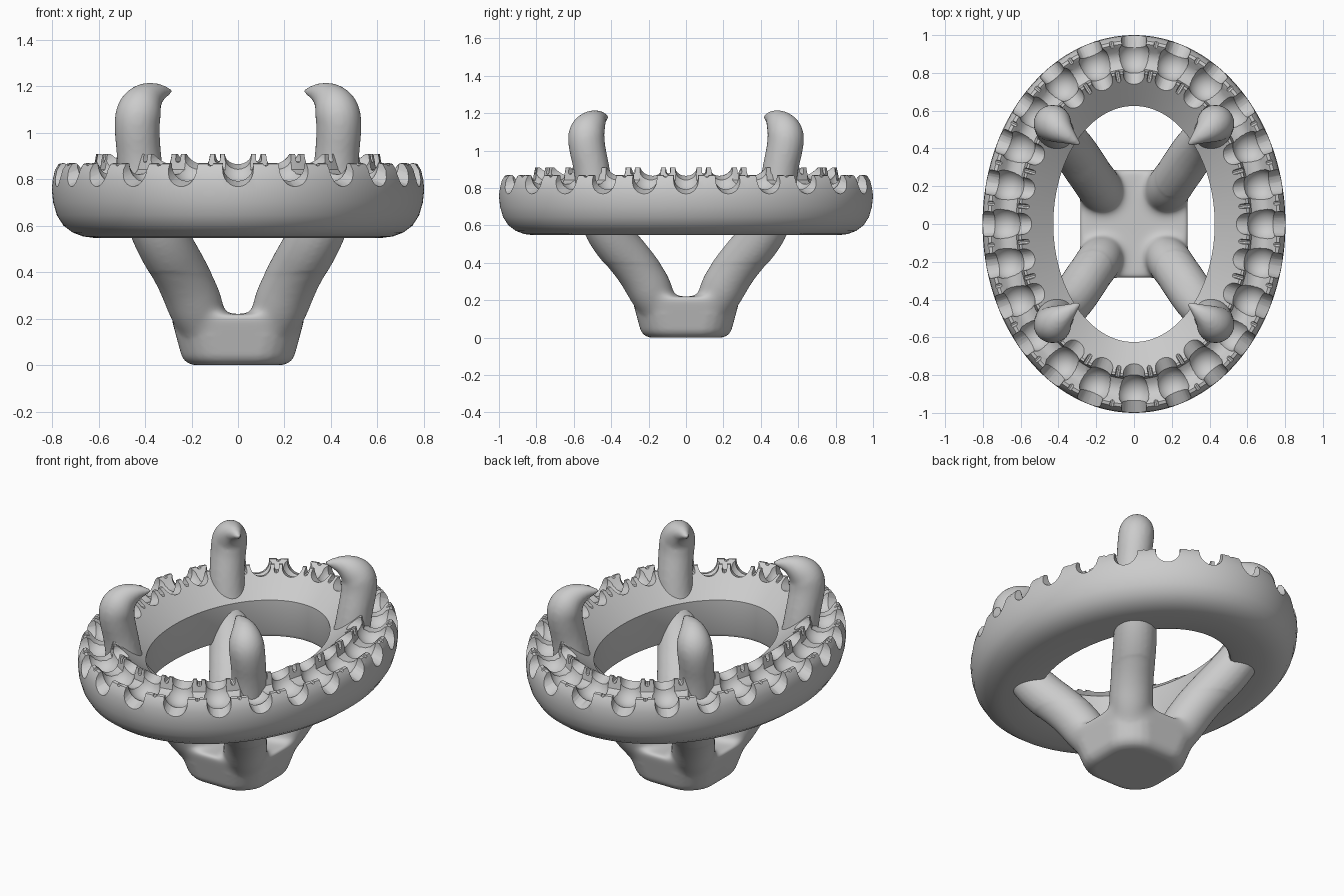
import bpy, bmesh, math
from mathutils import Vector, Matrix

if "Cube" in bpy.data.objects:
    bpy.data.objects.remove(bpy.data.objects["Cube"])

SEATS = 24


def make_object(name, bm):
    bmesh.ops.recalc_face_normals(bm, faces=bm.faces)
    me = bpy.data.meshes.new(name)
    bm.to_mesh(me)
    bm.free()
    ob = bpy.data.objects.new(name, me)
    bpy.context.collection.objects.link(ob)
    return ob


def activate(ob):
    bpy.ops.object.select_all(action='DESELECT')
    ob.select_set(True)
    bpy.context.view_layer.objects.active = ob


def rim_point(t, d, z):
    """Point at inward offset d from the outer oval, height z."""
    return Vector(((0.802 - d) * math.cos(t), (1.0 - d) * math.sin(t), z))


def even_angles(n):
    """Oval parameters spaced evenly by arc length."""
    steps = 4000
    acc = [0.0]
    for i in range(steps):
        t = 2 * math.pi * (i + 0.5) / steps
        acc.append(acc[-1] + math.hypot(0.68 * math.sin(t), 0.88 * math.cos(t)))
    out, i = [], 0
    for k in range(n):
        while acc[i] < acc[-1] * k / n - 1e-9:
            i += 1
        out.append(2 * math.pi * i / steps)
    return out


def seat_frame(t, d, z):
    """Point offset along the true normal of the seat centre line."""
    c = rim_point(t, 0.12, z)
    n = Vector((0.88 * math.cos(t), 0.68 * math.sin(t), 0)).normalized()
    return c + n * (0.12 - d)


def trough(bm, p0, p1, r0, r1, seg, sweep=Vector((0, 0, 0.15))):
    """Tapered rod swept upward: an open-topped U cut."""
    ax = p1 - p0
    m = Matrix.Translation((p0 + p1) / 2) @ ax.to_track_quat('Z', 'Y').to_matrix().to_4x4()
    vs = bmesh.ops.create_cone(bm, cap_ends=False, segments=seg, radius1=r0, radius2=r1,
                               depth=ax.length, matrix=m)['verts']
    pts = [v.co.copy() for v in vs]
    bmesh.ops.delete(bm, geom=vs, context='VERTS')
    hull = [bm.verts.new(p + s) for s in (Vector(), sweep) for p in pts]
    res = bmesh.ops.convex_hull(bm, input=hull)
    loose = [g for g in res['geom_interior'] if isinstance(g, bmesh.types.BMVert)]
    bmesh.ops.delete(bm, geom=loose, context='VERTS')


def cut(ob, bm):
    cutter = make_object("cutter", bm)
    cutter.hide_render = True
    mod = ob.modifiers.new("cut", 'BOOLEAN')
    mod.operation = 'DIFFERENCE'
    mod.solver = 'EXACT'
    mod.object = cutter
    activate(ob)
    bpy.ops.object.modifier_apply(modifier=mod.name)
    bpy.data.objects.remove(cutter)


# Oval halo ring: cross-section as (inward offset, height)
profile = [(0.375, 0.775), (0.375, 0.575), (0.365, 0.555), (0.345, 0.548), (0.18, 0.548),
           (0.135, 0.554), (0.09, 0.571), (0.05, 0.601), (0.022, 0.645), (0.006, 0.70),
           (0.0, 0.755), (0.003, 0.80), (0.012, 0.84), (0.028, 0.866), (0.045, 0.87),
           (0.062, 0.858), (0.085, 0.832), (0.115, 0.82), (0.15, 0.823), (0.178, 0.842),
           (0.19, 0.91), (0.203, 0.91)]
bm = bmesh.new()
N = 192
rows = [[bm.verts.new(rim_point(2 * math.pi * i / N, d, z)) for d, z in profile] for i in range(N)]
P = len(profile)
for i in range(N):
    a, b = rows[i], rows[(i + 1) % N]
    for j in range(P):
        bm.faces.new((a[j], b[j], b[(j + 1) % P], a[(j + 1) % P]))
halo = make_object("halo_ring", bm)

# Stone seats: tapered scallops across the rim, shallow bowls in the channel
scallops, bowls, notches = (bmesh.new() for _ in range(3))
for t in even_angles(SEATS):
    trough(scallops, seat_frame(t, -0.06, 0.82), seat_frame(t, 0.34, 0.948), 0.07, 0.05, 24)
    bmesh.ops.create_uvsphere(bowls, u_segments=24, v_segments=14, radius=0.09,
                              matrix=Matrix.Translation(seat_frame(t, 0.115, 0.868)))
# Narrow notches splitting each bead between seats
for t in even_angles(SEATS * 2)[1::2]:
    trough(notches, seat_frame(t, -0.06, 0.862), seat_frame(t, 0.34, 0.898), 0.013, 0.012, 8)
for cutters in (scallops, bowls, notches):
    cut(halo, cutters)
activate(halo)
bpy.ops.object.shade_smooth_by_angle(angle=math.radians(38))

# Tapered base block with rounded edges
bm = bmesh.new()
bmesh.ops.create_cube(bm, size=1)
for v in bm.verts:
    top = v.co.z > 0
    h = 0.292 if top else 0.232
    v.co = Vector((math.copysign(h, v.co.x), math.copysign(h, v.co.y), 0.22 if top else 0.0))
upright = [e for e in bm.edges if abs(e.verts[0].co.z - e.verts[1].co.z) > 0.1]
bmesh.ops.bevel(bm, geom=upright, offset=0.14, segments=5, profile=0.45, affect='EDGES')
low = [e for e in bm.edges if all(v.co.z < 0.001 for v in e.verts)]
bmesh.ops.bevel(bm, geom=low, offset=0.045, segments=4, profile=0.5, affect='EDGES')
base = make_object("claw_basket", bm)

# Four arms rising into claws with curled pointed tips: x, y, z, radius
path = [(0.14, 0.14, 0.13, 0.09), (0.168, 0.17, 0.22, 0.125), (0.235, 0.265, 0.38, 0.118),
        (0.335, 0.415, 0.55, 0.12), (0.405, 0.485, 0.70, 0.104), (0.425, 0.498, 0.88, 0.095),
        (0.437, 0.535, 1.04, 0.098), (0.425, 0.53, 1.10, 0.099), (0.395, 0.50, 1.145, 0.079),
        (0.355, 0.47, 1.17, 0.05), (0.315, 0.44, 1.178, 0.026), (0.285, 0.42, 1.178, 0.010)]
cu = bpy.data.curves.new("arms", 'CURVE')
cu.dimensions = '3D'
cu.bevel_depth = 1.0
cu.bevel_resolution = 8
cu.use_fill_caps = True
for sx in (-1, 1):
    for sy in (-1, 1):
        sp = cu.splines.new('NURBS')
        sp.points.add(len(path) - 1)
        for p, (x, y, z, r) in zip(sp.points, path):
            p.co = (sx * x, sy * y, z, 1)
            p.radius = r
        sp.use_endpoint_u = True
        sp.order_u = 3
        sp.resolution_u = 8
arms = bpy.data.objects.new("arms", cu)
bpy.context.collection.objects.link(arms)
activate(arms)
bpy.ops.object.convert(target='MESH')
arms = bpy.context.object

# Fuse base and arms into one softly blended casting
base.select_set(True)
bpy.context.view_layer.objects.active = base
bpy.ops.object.join()
mod = base.modifiers.new("fuse", 'REMESH')
mod.mode = 'VOXEL'
mod.voxel_size = 0.011
activate(base)
bpy.ops.object.modifier_apply(modifier="fuse")
# Extra blending where the arms meet the block
crotch = base.vertex_groups.new(name="crotch")
crotch.add([v.index for v in base.data.vertices if 0.13 < v.co.z < 0.40], 1.0, 'REPLACE')
for name, count, group in (("soften", 8, ""), ("blend", 40, "crotch")):
    mod = base.modifiers.new(name, 'SMOOTH')
    mod.factor = 0.5
    mod.iterations = count
    mod.vertex_group = group
    bpy.ops.object.modifier_apply(modifier=name)
bpy.ops.object.shade_smooth()
